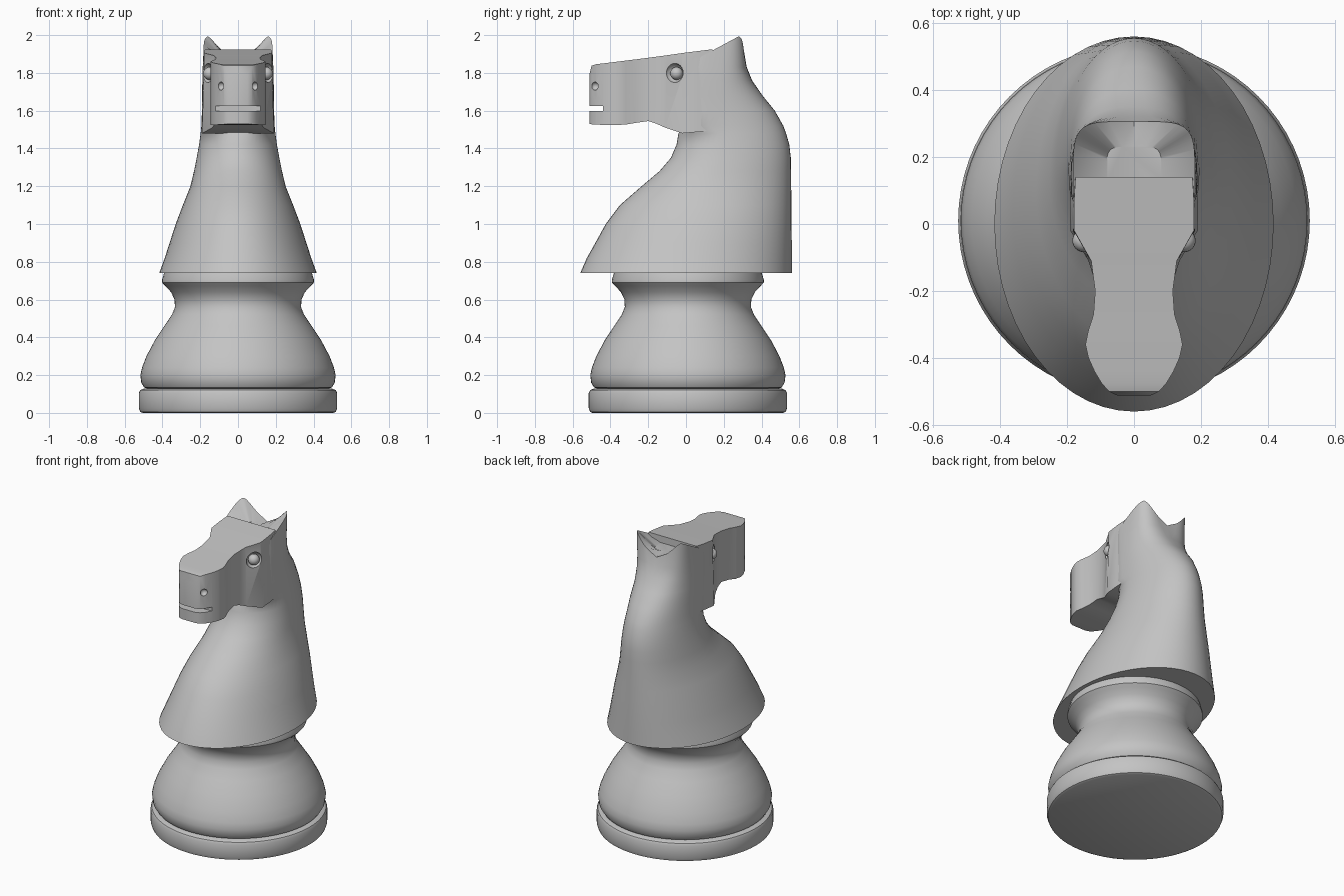
import bpy, bmesh, math
from mathutils import Vector

if "Cube" in bpy.data.objects:
    bpy.data.objects.remove(bpy.data.objects["Cube"])

GREY = (0.55, 0.55, 0.55, 1)
stone = bpy.data.materials.new("plain grey")
stone.use_nodes = True
stone.diffuse_color = GREY
stone.node_tree.nodes["Principled BSDF"].inputs["Base Color"].default_value = GREY


def activate(ob):
    bpy.ops.object.select_all(action='DESELECT')
    ob.select_set(True)
    bpy.context.view_layer.objects.active = ob


def smooth(ob, angle=35):
    activate(ob)
    bpy.ops.object.shade_smooth_by_angle(angle=math.radians(angle))


def loft(name, rings):
    """Bridge closed rings of equal size and cap both ends."""
    bm = bmesh.new()
    loops = [[bm.verts.new(p) for p in ring] for ring in rings]
    n = len(loops[0])
    for a, b in zip(loops, loops[1:]):
        for i in range(n):
            j = (i + 1) % n
            bm.faces.new((a[i], a[j], b[j], b[i]))
    bm.faces.new(loops[0][::-1])
    bm.faces.new(loops[-1])
    bmesh.ops.recalc_face_normals(bm, faces=bm.faces)
    mesh = bpy.data.meshes.new(name)
    bm.to_mesh(mesh)
    bm.free()
    mesh.materials.append(stone)
    ob = bpy.data.objects.new(name, mesh)
    bpy.context.collection.objects.link(ob)
    return ob


def oval(z, front, mid, back, half, n_front=2, n_back=2, count=56):
    """Ring that is widest at mid, with its own squareness in front and behind."""
    ring = []
    for i in range(count):
        t = math.tau * i / count
        c, s = math.cos(t), math.sin(t)
        n = n_back if s > 0 else n_front
        depth = back - mid if s > 0 else mid - front
        x = math.copysign(abs(c) ** (2 / n), c) * half
        y = mid + math.copysign(abs(s) ** (2 / n), s) * depth
        ring.append(Vector((x, y, z)))
    return ring


def ball(name, location, radius):
    bpy.ops.mesh.primitive_uv_sphere_add(segments=24, ring_count=12, radius=radius, location=location)
    ob = bpy.context.object
    ob.name = name
    ob.data.materials.append(stone)
    return ob


def carve(target, cutter):
    cutter.hide_render = True
    mod = target.modifiers.new("carve", 'BOOLEAN')
    mod.operation, mod.solver, mod.object = 'DIFFERENCE', 'EXACT', cutter
    activate(target)
    bpy.ops.object.modifier_apply(modifier=mod.name)
    bpy.data.objects.remove(cutter)


# Turned parts: (radius, height)
def turned(name, profile):
    rings = [oval(z, 0.01 - r, 0.01, 0.01 + r, r, count=72) for r, z in profile]
    smooth(loft(name, rings))


turned("foot_disc", [(.505, 0), (.518, .006), (.525, .025), (.525, .105),
                     (.518, .12), (.5, .128), (.47, .13)])
turned("pedestal", [(.47, .125), (.497, .135), (.512, .16), (.517, .2), (.508, .24),
                    (.485, .3), (.44, .385), (.39, .46), (.35, .52), (.334, .56),
                    (.336, .6), (.355, .64), (.385, .672), (.402, .69), (.402, .705),
                    (.39, .745)])

# Neck and nape: height, front, widest, back, half width, squareness front and back
neck_sections = [
    (.74, -.56, 0, .56, .417), (.82, -.525, .02, .56, .388), (.9, -.48, .04, .56, .362),
    (1, -.425, .07, .559, .33), (1.1, -.35, .1, .558, .292), (1.2, -.235, .14, .557, .252),
    (1.28, -.14, .17, .556, .233), (1.35, -.08, .19, .555, .219), (1.42, -.05, .2, .547, .206),
    (1.48, -.04, .2, .53, .198), (1.52, -.01, .19, .515, .194, 4), (1.6, .01, .17, .47, .191, 4, 2.1),
    (1.68, .02, .15, .405, .19, 4, 2.2), (1.76, .02, .14, .35, .189, 4, 2.6),
    (1.83, .02, .13, .322, .187, 4, 3.3),
]
neck_rings = [oval(*s) for s in neck_sections]

# The rim rises into two pointed ears, with a hollow between them
rim = oval(1.87, .03, .12, .306, .182, 4, 5)
for p in rim:
    outward = min(1, abs(p.x) / .16) ** 1.5
    backward = min(1, max(0, (p.y - .05) / .245))
    p.z += .132 * outward * backward
hollow = [Vector((p.x * .45, .17 + (p.y - .17) * .45, 1.88)) for p in rim]
smooth(loft("neck_and_ears", neck_rings + [rim, hollow]), 40)

# Head: depth, half width, underside, top
head_sections = [
    (-.512, .05, 1.53, 1.79), (-.5, .075, 1.528, 1.838), (-.475, .097, 1.526, 1.846),
    (-.44, .118, 1.525, 1.85), (-.4, .136, 1.525, 1.855), (-.36, .145, 1.525, 1.86),
    (-.32, .137, 1.526, 1.865), (-.27, .121, 1.535, 1.871), (-.2, .116, 1.545, 1.88),
    (-.155, .122, 1.53, 1.886), (-.11, .136, 1.51, 1.892), (-.02, .19, 1.48, 1.905),
    (.06, .191, 1.487, 1.915), (.14, .186, 1.495, 1.925),
]
rings = []
for y, half, low, high in head_sections:
    top = half * (.94 if y > -.15 else 1)
    rings.append([(-half, y, low), (half, y, low), (top, y, high), (-top, y, high)])
head = loft("head", rings)

# Mouth slot, nostrils and eye sockets
bpy.ops.mesh.primitive_cube_add(size=1, location=(0, -.54, 1.612))
mouth = bpy.context.object
mouth.scale = (.6, .2, .025)
carve(head, mouth)
for side in (-1, 1):
    carve(head, ball("nostril_cutter", (side * .09, -.482, 1.73), .022))
    carve(head, ball("socket_cutter", (side * .168, -.065, 1.8), .052))
smooth(head, 30)

# Eyes
for side, label in ((1, "left"), (-1, "right")):
    smooth(ball(label + "_eye", (side * .15, -.05, 1.797), .034))
